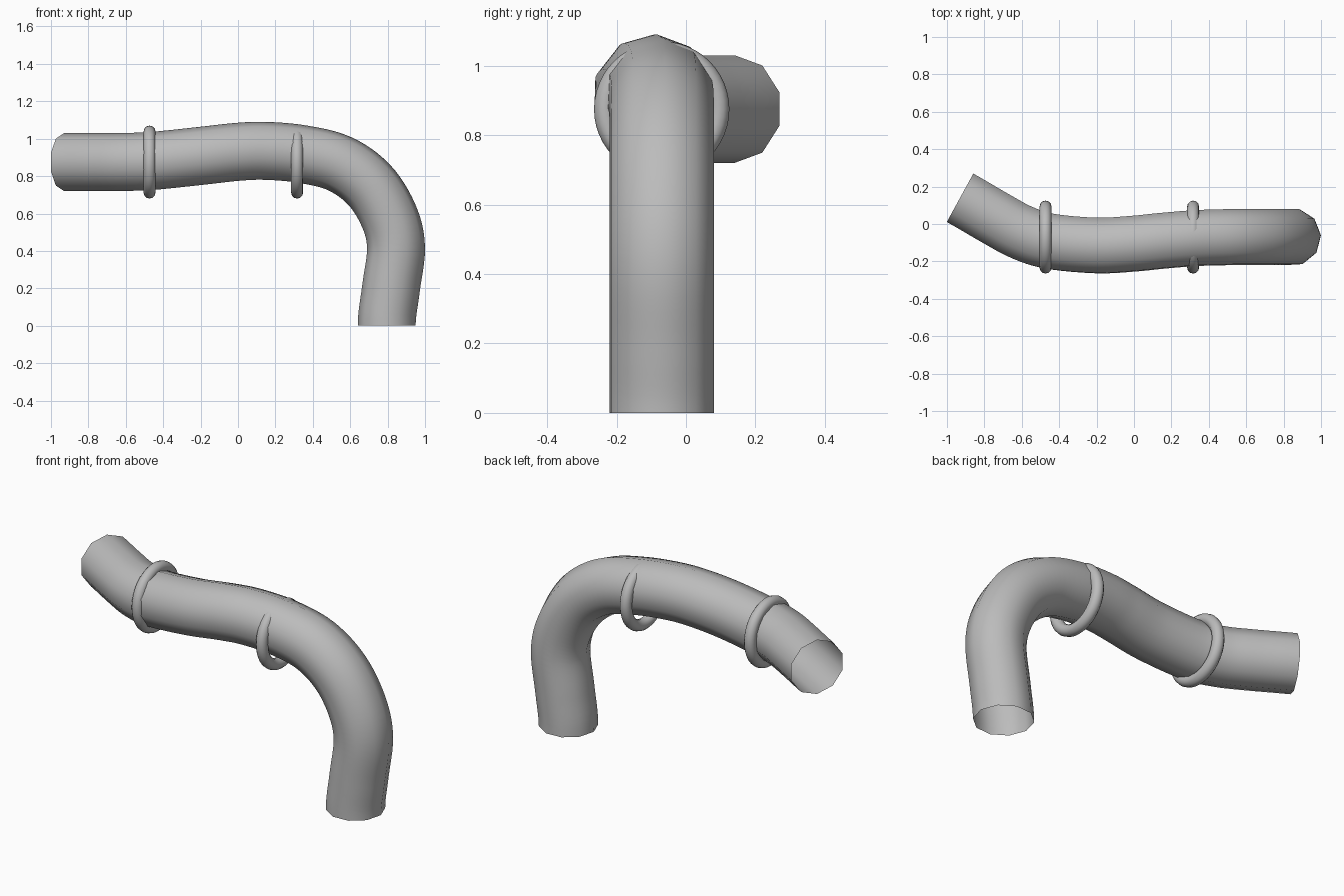
import bpy, bmesh, math
from mathutils import Vector

if "Cube" in bpy.data.objects:
    bpy.data.objects.remove(bpy.data.objects["Cube"])

grey = bpy.data.materials.new("plain grey")
grey.diffuse_color = (0.5, 0.5, 0.5, 1)
grey.use_nodes = True
grey.node_tree.nodes["Principled BSDF"].inputs["Base Color"].default_value = grey.diffuse_color

SIDES, RADIUS, STEPS = 10, 0.155, 6

# Centre line of the bent pipe, from the open side end to the open foot
path = [Vector(p) for p in [
    (-0.93, 0.14, 0.875), (-0.74, 0.03, 0.875), (-0.6, -0.045, 0.876),
    (-0.45, -0.092, 0.882), (-0.2, -0.115, 0.908), (0.0, -0.105, 0.93),
    (0.15, -0.09, 0.935), (0.34, -0.075, 0.918), (0.54, -0.07, 0.868),
    (0.70, -0.07, 0.755), (0.805, -0.07, 0.59), (0.845, -0.07, 0.42),
    (0.818, -0.07, 0.20), (0.795, -0.07, 0.0)]]
# Phantom points set the direction of the two ends
path.insert(0, path[1] - 2 * Vector((0.19, -0.104, 0)))
path.append(path[-2] - Vector((0, 0, 0.4)))


def spline(a, b, c, d, t):
    """Point and unit tangent between b and c."""
    m, n = (c - a) / 2, (d - b) / 2
    p = (b * (2*t**3 - 3*t**2 + 1) + m * (t**3 - 2*t**2 + t)
         + c * (3*t**2 - 2*t**3) + n * (t**3 - t**2))
    v = (b * (6*t**2 - 6*t) + m * (3*t**2 - 4*t + 1)
         + c * (6*t - 6*t**2) + n * (3*t**2 - 2*t))
    return p, v.normalized()


def finish(bm, name):
    mesh = bpy.data.meshes.new(name)
    for f in bm.faces:
        f.smooth = True
    bm.to_mesh(mesh)
    bm.free()
    mesh.materials.append(grey)
    obj = bpy.data.objects.new(name, mesh)
    bpy.context.collection.objects.link(obj)


def skin(bm, rings, closed=False):
    """Bridge neighbouring loops of vertices with quads."""
    for i in range(len(rings) - (0 if closed else 1)):
        a, b = rings[i], rings[(i + 1) % len(rings)]
        for j in range(len(a)):
            k = (j + 1) % len(a)
            bm.faces.new((a[j], a[k], b[k], b[j]))
    bmesh.ops.recalc_face_normals(bm, faces=bm.faces)


# Bent pipe, open at both ends
samples = [spline(*path[i:i + 4], s / STEPS)
           for i in range(len(path) - 3) for s in range(STEPS)]
samples.append(spline(*path[-4:], 1.0))
bm = bmesh.new()
rings = []
side = Vector((0.48, 0.88, 0))
for p, t in samples:
    side = (side - t * side.dot(t)).normalized()
    up = t.cross(side)
    rings.append([bm.verts.new(p + RADIUS * (up * math.cos(a) + side * math.sin(a)))
                  for a in (math.tau * j / SIDES for j in range(SIDES))])
skin(bm, rings)
finish(bm, "bent_pipe")


# Upright clamp rings around the pipe
def clamp_ring(name, x, major=0.163, minor=0.032, n=48, m=12):
    bm = bmesh.new()
    loops = []
    for i in range(n):
        a = math.tau * i / n
        loop = []
        for j in range(m):
            b = math.tau * j / m
            r = major + minor * math.cos(b)
            loop.append(bm.verts.new((x + minor * math.sin(b),
                                      -0.07 + r * math.cos(a),
                                      0.875 + r * math.sin(a))))
        loops.append(loop)
    skin(bm, loops, closed=True)
    finish(bm, name)


clamp_ring("clamp_ring_outer", -0.473)
clamp_ring("clamp_ring_inner", 0.316)
